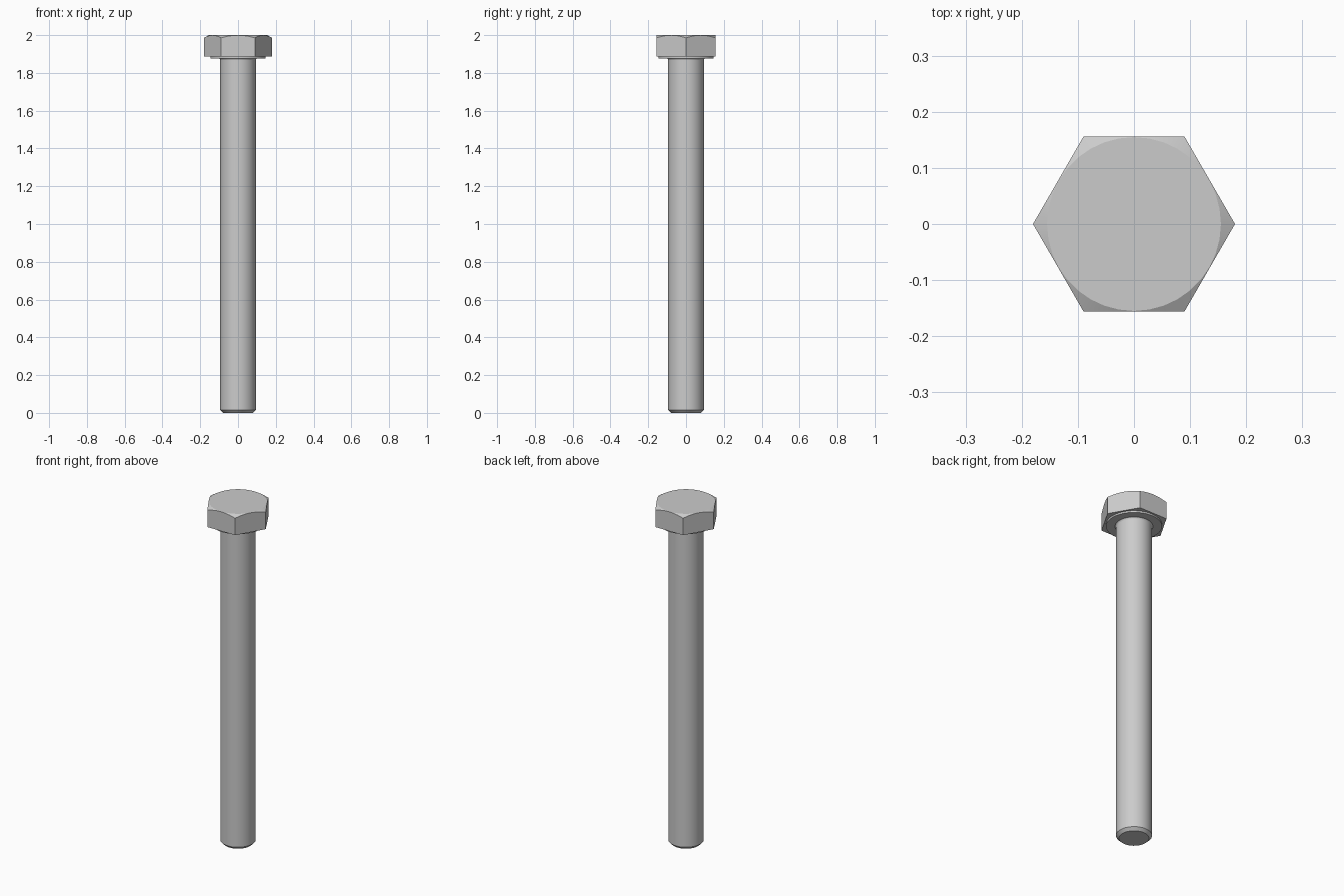
import bpy, bmesh
from math import sin, cos, tan, pi, radians

cube = bpy.data.objects.get("Cube")
if cube:
    bpy.data.objects.remove(cube, do_unlink=True)

steel = bpy.data.materials.new("steel grey")
steel.use_nodes = True
steel.diffuse_color = (0.6, 0.6, 0.6, 1)
steel.node_tree.nodes["Principled BSDF"].inputs["Base Color"].default_value = (0.6, 0.6, 0.6, 1)

TOP = 2.0
HEAD_BASE = 1.886
CORNER = 0.18
FLAT = CORNER * cos(pi / 6)


def loft(name, rings):
    """Skin a stack of equal-length point rings and cap both ends."""
    bm = bmesh.new()
    loops = [[bm.verts.new(p) for p in ring] for ring in rings]
    n = len(loops[0])
    for a, b in zip(loops, loops[1:]):
        for i in range(n):
            j = (i + 1) % n
            bm.faces.new((a[i], a[j], b[j], b[i]))
    bm.faces.new(loops[0][::-1])
    bm.faces.new(loops[-1])
    bmesh.ops.remove_doubles(bm, verts=bm.verts, dist=0.00001)
    bmesh.ops.recalc_face_normals(bm, faces=bm.faces)
    mesh = bpy.data.meshes.new(name)
    bm.to_mesh(mesh)
    bm.free()
    mesh.materials.append(steel)
    obj = bpy.data.objects.new(name, mesh)
    bpy.context.collection.objects.link(obj)
    bpy.ops.object.select_all(action="DESELECT")
    obj.select_set(True)
    bpy.context.view_layer.objects.active = obj
    bpy.ops.object.shade_smooth_by_angle(angle=radians(20))
    return obj


def circle(r, z, n=48):
    return [(r * cos(2 * pi * i / n), r * sin(2 * pi * i / n), z) for i in range(n)]


# Hexagon head: flat sides meet a 30 degree conical chamfer in shallow arcs
def hex_ring(height, n=36):
    ring = []
    for i in range(n):
        a = 2 * pi * i / n
        r = FLAT / cos(a % (pi / 3) - pi / 6)
        ring.append((r * cos(a), r * sin(a), height(r)))
    return ring


loft("hexagon_head", [
    hex_ring(lambda r: HEAD_BASE),
    hex_ring(lambda r: TOP - (r - FLAT + 0.001) * tan(pi / 6)),
    circle(FLAT - 0.001, TOP, 36),
])

# Thin round bearing face under the head
loft("washer_face", [circle(0.146, 1.876), circle(0.146, HEAD_BASE + 0.002)])

# Shank with chamfered tip and a small fillet below the head
loft("shank", [
    circle(0.078, 0), circle(0.094, 0.016),
    circle(0.094, 1.868), circle(0.096, 1.873), circle(0.101, 1.878),
])
